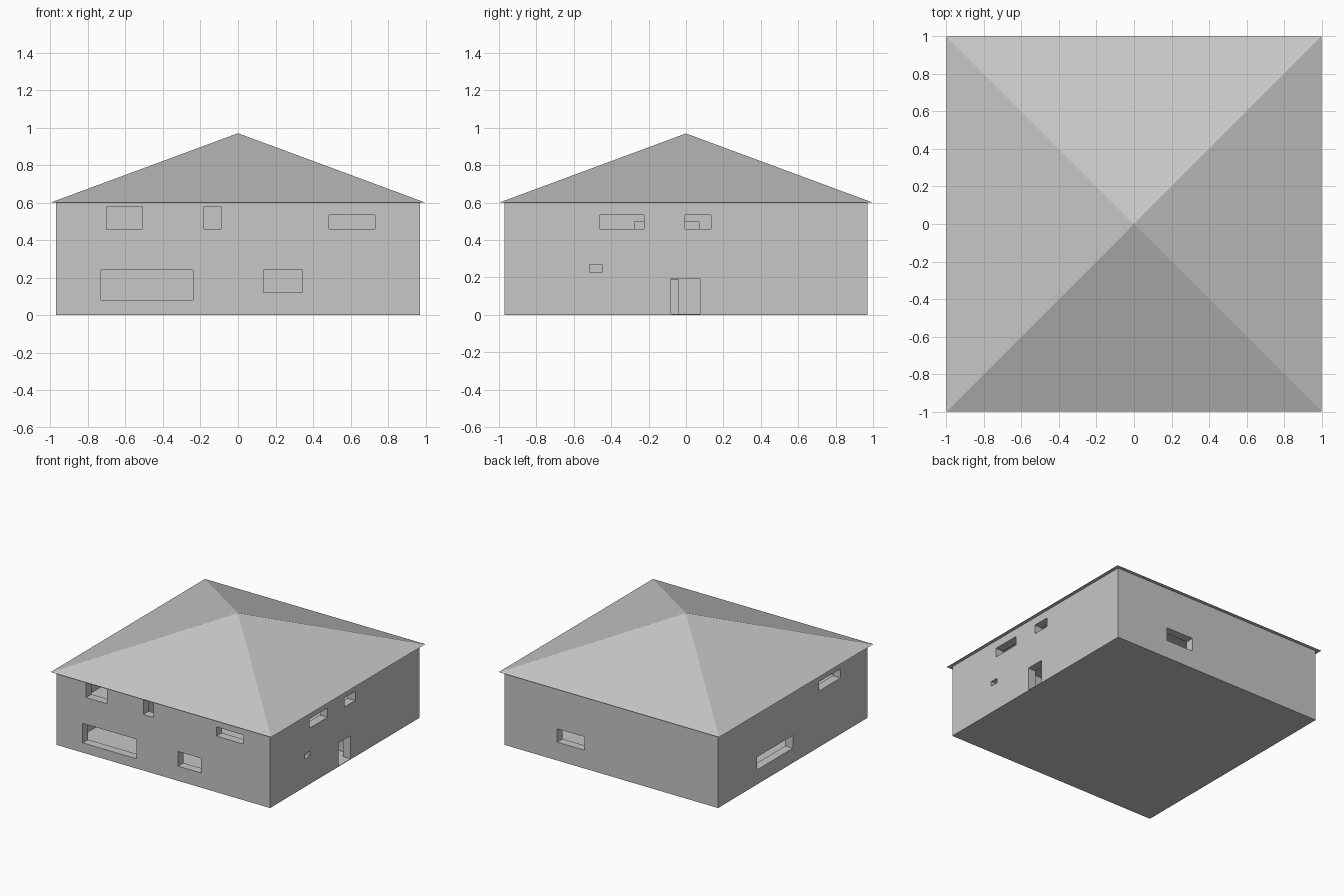
import bpy, bmesh, math
from mathutils import Matrix

if "Cube" in bpy.data.objects:
    bpy.data.objects.remove(bpy.data.objects["Cube"])

W, T, H = 0.97, 0.07, 0.6      # wall half-width, thickness, height
IN = W - T + 0.005             # partitions tuck slightly into the outer walls
P = 0.015                      # half thickness of partitions
UP = 0.31                      # upper floor level

grey = bpy.data.materials.new("plaster_grey")
grey.diffuse_color = (0.57, 0.57, 0.57, 1)
grey.use_nodes = True
grey.node_tree.nodes["Principled BSDF"].inputs["Base Color"].default_value = grey.diffuse_color


def boxes(name, spans):
    """One object made of boxes given as (x0, x1, y0, y1, z0, z1)."""
    bm = bmesh.new()
    for x0, x1, y0, y1, z0, z1 in spans:
        m = Matrix.Translation(((x0 + x1) / 2, (y0 + y1) / 2, (z0 + z1) / 2))
        m = m @ Matrix.Diagonal((x1 - x0, y1 - y0, z1 - z0, 1))
        bmesh.ops.create_cube(bm, size=1, matrix=m)
    return finish(name, bm)


def finish(name, bm):
    me = bpy.data.meshes.new(name)
    bm.to_mesh(me)
    bm.free()
    me.materials.append(grey)
    ob = bpy.data.objects.new(name, me)
    bpy.context.collection.objects.link(ob)
    return ob


def cut(ob, spans):
    """Subtract boxes from an object and discard the cutter."""
    cutter = boxes("cutter", spans)
    cutter.hide_render = True
    mod = ob.modifiers.new("cut", 'BOOLEAN')
    mod.operation, mod.solver, mod.object = 'DIFFERENCE', 'EXACT', cutter
    bpy.context.view_layer.objects.active = ob
    bpy.ops.object.modifier_apply(modifier=mod.name)
    bpy.data.objects.remove(cutter)


def wall_x(x, y0, y1, z0, z1):
    return (x - P, x + P, y0, y1, z0, z1)


def wall_y(y, x0, x1, z0, z1):
    return (x0, x1, y - P, y + P, z0, z1)


# Outer walls: hollow shell
walls = boxes("outer_walls", [(-W, W, -W, W, 0, H)])
cut(walls, [(-W + T, W - T, -W + T, W - T, -0.1, H + 0.1)])

# Window and door openings, (start, end, bottom, top) along each side
front = [(-0.70, -0.51, 0.46, 0.58), (-0.18, -0.09, 0.46, 0.58),
         (0.485, 0.73, 0.46, 0.535), (-0.73, -0.24, 0.08, 0.24), (0.135, 0.345, 0.12, 0.24)]
right = [(-0.46, -0.225, 0.46, 0.535), (-0.005, 0.135, 0.46, 0.535),
         (-0.515, -0.45, 0.23, 0.27), (-0.08, 0.075, -0.05, 0.195)]
back = [(0.24, 0.49, 0.15, 0.26)]
left = [(0.0, 0.466, 0.12, 0.225), (-0.62, -0.337, 0.46, 0.535)]
a, b = W - T - 0.03, W + 0.05
cut(walls, [(s, e, -b, -a, z0, z1) for s, e, z0, z1 in front]
    + [(a, b, s, e, z0, z1) for s, e, z0, z1 in right]
    + [(s, e, a, b, z0, z1) for s, e, z0, z1 in back]
    + [(-b, -a, s, e, z0, z1) for s, e, z0, z1 in left])

# Floors, with the ground slab reaching into the doorway
boxes("ground_floor", [(-IN, IN, -IN, IN, 0, 0.005)])
boxes("door_sill", [(IN - 0.01, W, -0.08, 0.075, 0, 0.005)])
boxes("upper_floor", [(-IN, IN, -IN, IN, UP - 0.03, UP)])

# Ground floor partitions with doorways
g0, g1 = 0.003, UP - 0.025
spine = boxes("ground_spine_wall", [wall_x(-0.17, -IN, IN, g0, g1)])
cut(spine, [(-0.25, -0.1, -0.16, -0.04, 0.005, 0.19)])
boxes("back_left_partition", [wall_y(0.667, -IN, -0.17, g0, g1)])
boxes("front_right_partition", [wall_x(0.5, -IN, -0.26, g0, g1)])
for name, y in (("hall_front_wall", -0.26), ("hall_back_wall", 0.16)):
    hall = boxes(name, [wall_y(y, -0.17, IN, g0, g1)])
    cut(hall, [(-0.05, 0.07, y - 0.1, y + 0.1, 0.005, 0.19)])

# Upper floor partitions
upper = boxes("upper_spine_wall", [wall_x(-0.21, -IN, IN, UP - 0.005, H - 0.001)])
cut(upper, [(-0.3, -0.1, -0.275, -0.155, UP, 0.5), (-0.3, -0.1, -0.05, 0.07, UP, 0.5)])

# Hipped roof: four-sided pyramid overhanging the walls
bm = bmesh.new()
bmesh.ops.create_cone(bm, cap_ends=True, segments=4, radius1=math.sqrt(2), radius2=0,
                      depth=0.37, matrix=Matrix.Translation((0, 0, H + 0.185))
                      @ Matrix.Rotation(math.pi / 4, 4, 'Z'))
bmesh.ops.remove_doubles(bm, verts=bm.verts, dist=1e-5)
finish("roof", bm)
